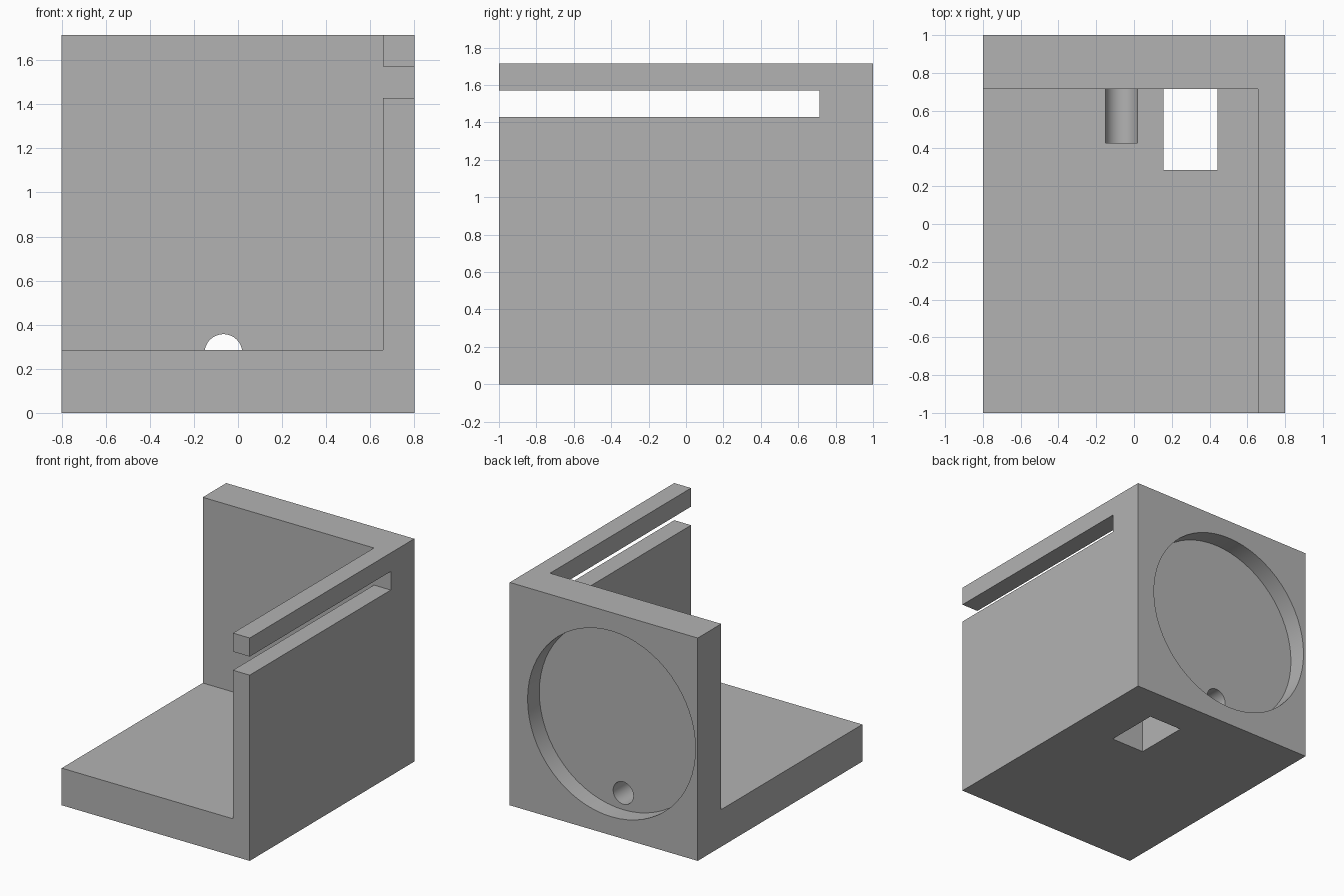
import bpy
import math
from mathutils import Vector

cube = bpy.data.objects.get("Cube")
if cube:
    bpy.data.objects.remove(cube, do_unlink=True)

U = 1 / 7                       # design module
HOLE_X = -0.066                 # axis of the recess and the drilled hole
INNER_X = 0.8 - U               # inner face of the side wall
BACK_Y = 5 * U                  # inner face of the back wall
FLOOR = 2 * U                   # top of the base plate
TOP = 12 * U

grey = bpy.data.materials.new("plain grey")
grey.use_nodes = True
color = (0.45, 0.45, 0.45, 1)
grey.diffuse_color = color
grey.node_tree.nodes["Principled BSDF"].inputs["Base Color"].default_value = color


def box(name, lo, hi):
    lo, hi = Vector(lo), Vector(hi)
    bpy.ops.mesh.primitive_cube_add(size=1, location=(lo + hi) / 2)
    ob = bpy.context.object
    ob.name = name
    ob.scale = hi - lo
    bpy.ops.object.transform_apply(location=True, rotation=False, scale=True)
    return ob


def rod(name, radius, z, y0, y1, tip=None):
    """Cylinder along y from y0 to y1, with an optional drill point."""
    bpy.ops.mesh.primitive_cylinder_add(
        vertices=64, radius=radius, depth=y1 - y0,
        location=(HOLE_X, (y0 + y1) / 2, z), rotation=(math.pi / 2, 0, 0))
    ob = bpy.context.object
    ob.name = name
    bpy.ops.object.transform_apply(location=True, rotation=True, scale=True)
    if tip is not None:
        cap = next(p for p in ob.data.polygons if p.normal.y < -0.9)
        bpy.ops.object.mode_set(mode='EDIT')
        bpy.ops.mesh.select_all(action='DESELECT')
        bpy.ops.object.mode_set(mode='OBJECT')
        cap.select = True
        bpy.ops.object.mode_set(mode='EDIT')
        bpy.ops.mesh.poke()
        bpy.ops.object.mode_set(mode='OBJECT')
        centre = min(ob.data.vertices,
                     key=lambda v: (v.co - Vector((HOLE_X, y0, z))).length)
        centre.co.y = tip
    return ob


def cut(body, cutter):
    cutter.hide_render = True
    mod = body.modifiers.new(cutter.name, 'BOOLEAN')
    mod.operation = 'DIFFERENCE'
    mod.solver = 'EXACT'
    mod.object = cutter
    bpy.context.view_layer.objects.active = body
    bpy.ops.object.modifier_apply(modifier=mod.name)
    bpy.data.objects.remove(cutter, do_unlink=True)


# Solid block hollowed out to a base, back wall and side wall
body = box("corner_bracket", (-0.8, -1, 0), (0.8, 1, TOP))
cut(body, box("interior_cutter", (-1, -1.2, FLOOR), (INNER_X, BACK_Y, 2)))

# Long open slot near the top of the side wall
cut(body, box("slot_cutter", (0.5, -1.2, 10 * U), (1, BACK_Y, 11 * U)))

# Rectangular window through the base
cut(body, box("window_cutter", (0.157, FLOOR, -0.2), (0.443, BACK_Y, 0.5)))

# Round recess in the back, and drilled hole with a pointed end
cut(body, rod("recess_cutter", 5 * U, 6 * U, 6 * U, 1.2))
cut(body, rod("hole_cutter", 0.0857, 0.2714, 3 * U, 1.1, tip=0.377))

body.data.materials.clear()
body.data.materials.append(grey)
bpy.ops.object.select_all(action='DESELECT')
body.select_set(True)
bpy.context.view_layer.objects.active = body
bpy.ops.object.shade_smooth_by_angle(angle=math.radians(30))
